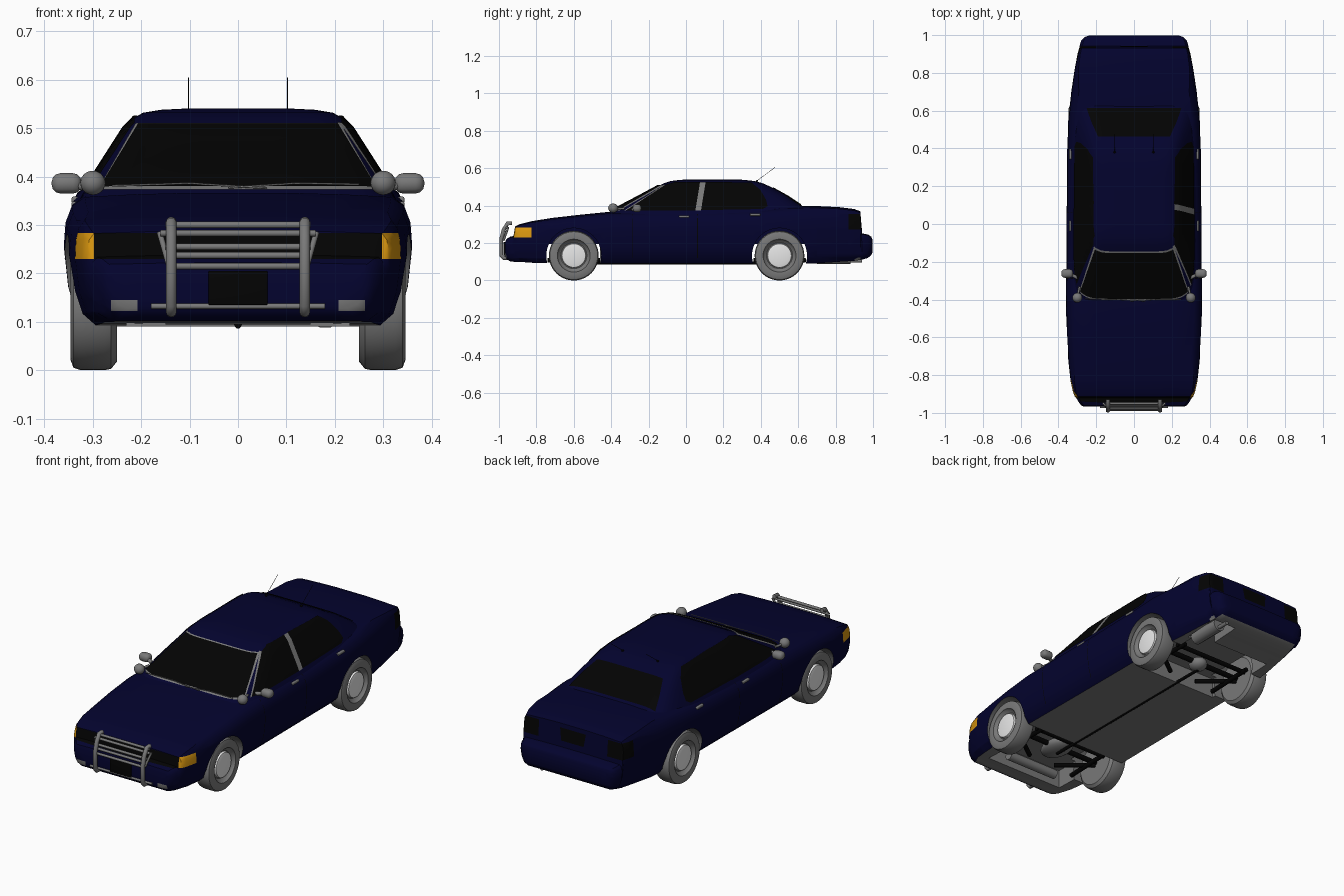
import bpy, bmesh
from math import sin, cos, pi, radians, hypot, copysign
from mathutils import Vector
from mathutils.bvhtree import BVHTree

cube = bpy.data.objects.get("Cube")
if cube:
    bpy.data.objects.remove(cube, do_unlink=True)


def material(name, r, g, b):
    m = bpy.data.materials.new(name)
    m.use_nodes = True
    m.diffuse_color = (r, g, b, 1)
    m.node_tree.nodes["Principled BSDF"].inputs["Base Color"].default_value = (r, g, b, 1)
    return m


NAVY = material("navy paint", .001, .001, .027)
BLACK = material("black glass", .001, .001, .001)
GREY = material("mid grey", .19, .19, .19)
SILVER = material("light hub", .8, .8, .8)
AMBER = material("amber lamp", .7, .31, .005)
meshes = []


def add(name, data, mat, mirror=False):
    ob = bpy.data.objects.new(name, data)
    bpy.context.collection.objects.link(ob)
    data.materials.append(mat)
    if mirror:
        ob.modifiers.new("Mirror", 'MIRROR').use_mirror_merge = False
    if ob.type == 'MESH':
        meshes.append(ob)
    return ob


def add_bm(name, bm, mat, mirror=False):
    me = bpy.data.meshes.new(name)
    bm.to_mesh(me)
    bm.free()
    return add(name, me, mat, mirror)


def loft(name, rings, mat, mirror=False):
    bm = bmesh.new()
    loops = [[bm.verts.new(p) for p in ring] for ring in rings]
    for a, b in zip(loops, loops[1:]):
        for i in range(len(a)):
            j = (i + 1) % len(a)
            bm.faces.new((a[i], a[j], b[j], b[i]))
    bm.faces.new(loops[0])
    bm.faces.new(loops[-1])
    bmesh.ops.recalc_face_normals(bm, faces=bm.faces[:])
    return add_bm(name, bm, mat, mirror)


def lathe(name, profile, y, z, mat, mirror=True, n=40):
    # turned about an axle running along x
    return loft(name, [[(x, y + r * cos(2 * pi * i / n), z + r * sin(2 * pi * i / n))
                        for i in range(n)] for x, r in profile], mat, mirror)


def box(name, centre, size, mat, mirror=False, bevel=.004):
    bm = bmesh.new()
    bmesh.ops.create_cube(bm, size=1)
    for v in bm.verts:
        v.co = Vector(centre) + v.co * Vector(size)
    if bevel:
        bmesh.ops.bevel(bm, geom=bm.edges[:], offset=bevel, segments=3, affect='EDGES', profile=.5)
    return add_bm(name, bm, mat, mirror)


def ball(name, centre, radii, mat, mirror=False):
    bm = bmesh.new()
    bmesh.ops.create_uvsphere(bm, u_segments=20, v_segments=12, radius=1)
    for v in bm.verts:
        v.co = Vector(centre) + v.co * Vector(radii)
    return add_bm(name, bm, mat, mirror)


def tube(name, pts, r, mat, mirror=False):
    cu = bpy.data.curves.new(name, 'CURVE')
    cu.dimensions, cu.bevel_depth, cu.bevel_resolution = '3D', r, 3
    cu.use_fill_caps = True
    sp = cu.splines.new('POLY')
    sp.points.add(len(pts) - 1)
    for p, co in zip(sp.points, pts):
        p.co = (*co, 1)
    return add(name, cu, mat, mirror)


def unit(axis):
    return Vector([float(i == axis) for i in range(3)])


def plate(name, outline, axis, sign, target, mat, mirror=False, lift=.004):
    # thin panel: a flat outline laid onto the target surface
    bm = bmesh.new()
    flat = []
    for p in outline:
        co = list(p)
        co.insert(axis, 0)
        flat.append(bm.verts.new(co))
    bm.faces.new(flat)
    for k in range(3):
        if k != axis:
            for i in range(-40, 41):
                bmesh.ops.bisect_plane(bm, geom=bm.verts[:] + bm.edges[:] + bm.faces[:],
                                       plane_co=unit(k) * i * .025, plane_no=unit(k))
    bmesh.ops.triangulate(bm, faces=bm.faces[:])
    src = bmesh.new()
    src.from_mesh(target.data)
    tree = BVHTree.FromBMesh(src)
    src.free()
    ray = unit(axis) * sign
    for v in bm.verts:
        hit, normal, _, _ = tree.ray_cast(v.co + ray * 2, -ray)
        v.co = hit + normal * lift
    bm.normal_update()
    for f in bm.faces:
        if f.normal.dot(ray) < 0:
            f.normal_flip()
    return add_bm(name, bm, mat, mirror)


def sym(pts):
    return pts + [(-x, v) for x, v in reversed(pts)]


# Lower body: cross-sections along y as (y, half width, bottom, top), squarer at the ends
SECTION = [(0, 0), (.5, 0), (.85, 0), (.93, .1), (.975, .3), (1, .6), (.99, .78),
           (.955, .9), (.88, .97), (.6, .99), (.3, 1), (0, 1)]
STATIONS = [(-.967, .265, .128, .205), (-.96, .28, .115, .222), (-.94, .295, .102, .234),
            (-.922, .305, .1, .238), (-.914, .313, .1, .288), (-.89, .323, .1, .301),
            (-.83, .336, .095, .316), (-.72, .348, .092, .334), (-.58, .357, .09, .35),
            (-.42, .36, .09, .366), (-.2, .358, .09, .37), (.1, .356, .09, .372),
            (.35, .355, .09, .38), (.55, .348, .09, .397), (.7, .332, .092, .398),
            (.82, .314, .1, .392), (.9, .299, .105, .382), (.932, .29, .11, .37),
            (.942, .288, .112, .252), (.972, .28, .12, .246), (.99, .262, .135, .235),
            (.997, .24, .15, .22)]
rings = []
for y, w, lo, hi in STATIONS:
    square = max(0, min(.6, (abs(y) - .7) * 4))
    half = [(w * (a + (1 - a) * square if .7 < b < .98 else a), y, lo + (hi - lo) * b) for a, b in SECTION]
    rings.append(half + [(-x, yy, z) for x, yy, z in reversed(half[1:-1])])
body = loft("body", rings, NAVY)

# Wheel arches, axle bays and exhaust recess cut from the body
AXLES, HUB_Z = (-.6, .5), .133
cutters = []
for y in AXLES:
    for s in (-1, 1):
        cutters.append(lathe("arch_cutter", [(s * .2, .147), (s * .45, .147)], y, HUB_Z, GREY, False, 48))
for y, length in ((-.66, .4), (.55, .42)):
    cutters.append(box("bay_cutter", (0, y, .07), (.46, length, .25), GREY, bevel=0))
cutters.append(box("exhaust_cutter", (.18, .82, .06), (.14, .2, .2), GREY, bevel=0))
for c in cutters:
    c.hide_render = True
    m = body.modifiers.new("Cut", 'BOOLEAN')
    m.operation, m.solver, m.object = 'DIFFERENCE', 'EXACT', c
dg = bpy.context.evaluated_depsgraph_get()
cut = bpy.data.meshes.new_from_object(body.evaluated_get(dg))
body.modifiers.clear()
body.data = cut
for c in cutters:
    meshes.remove(c)
    bpy.data.objects.remove(c, do_unlink=True)

# Lamp outlines scored into both ends of the body, then painted by position
bm = bmesh.new()
bm.from_mesh(cut)
SCORES = [(0, s * x) for x in (.2, .208, .262, .298) for s in (-1, 1)]
SCORES += [(1, y) for y in (-.825, .868)] + [(2, z) for z in (.122, .145, .23, .283, .272, .356)]
for axis, at in SCORES:
    faces = [f for f in bm.faces if abs(f.calc_center_median().y) > .77]
    geom = {e for f in faces for e in f.edges} | {v for f in faces for v in f.verts}
    bmesh.ops.bisect_plane(bm, geom=faces + list(geom), plane_co=unit(axis) * at, plane_no=unit(axis))
bm.to_mesh(cut)
bm.free()
cut.materials.clear()
for m in (NAVY, GREY, BLACK, AMBER):
    cut.materials.append(m)
for f in cut.polygons:
    x, y, z = f.center
    x = abs(x)
    in_arch = abs(f.normal.x) < .5 and min(hypot(y - a, z - HUB_Z) for a in AXLES) < .15
    in_bay = x < .255 and -.87 < y < .93 and z < .21
    fog_lamp = y < -.9 and .208 < x < .262 and .122 < z < .145
    lamp_band = .23 < z < .283 and y < -.825
    tail_lamp = .868 < y < .95 and x > .2 and .272 < z < .356
    if in_arch or in_bay or fog_lamp or (f.normal.z < -.9 and z < .13):
        f.material_index = 1
    elif tail_lamp or (lamp_band and x < .298 and y < -.9):
        f.material_index = 2
    elif lamp_band and x > .298:
        f.material_index = 3
    else:
        f.material_index = 0

# Cabin: rounded-box rings stacked in z as (z, front, rear, half width)
CABIN = [(.34, -.45, .7, .334), (.37, -.4, .66, .318), (.4, -.345, .62, .3), (.45, -.25, .545, .268),
         (.5, -.157, .455, .236), (.52, -.118, .41, .218), (.532, -.08, .365, .196),
         (.538, -.03, .31, .16), (.541, .03, .25, .1)]


def power(v):
    return copysign(abs(v) ** .27, v)


cabin = loft("cabin", [[(w * power(cos(t)), (f + r) / 2 + (r - f) / 2 * power(sin(t)), z)
                        for t in [2 * pi * (i + .5) / 96 for i in range(96)]]
                       for z, f, r, w in CABIN], NAVY)

# Glass and pillars; only the left centre pillar is bare grey
plate("windshield_trim", sym([(.288, .37), (.21, .507)]), 1, -1, cabin, GREY)
plate("windshield", sym([(.282, .374), (.205, .503)]), 1, -1, cabin, BLACK, lift=.007)
plate("rear_window", sym([(.25, .612), (.225, .54), (.19, .462)]), 2, 1, cabin, BLACK)
plate("front_door_glass", [(-.32, .372), (.05, .372), (.075, .523), (-.06, .523), (-.11, .508)],
      0, 1, cabin, BLACK, True)
plate("rear_door_glass", [(.08, .374), (.41, .38), (.436, .395), (.428, .43), (.395, .485), (.35, .52),
                          (.105, .524)], 0, 1, cabin, BLACK, True)
pillar = [(.05, .372), (.08, .372), (.105, .523), (.075, .523)]
plate("left_centre_pillar", pillar, 0, 1, cabin, GREY)
plate("right_centre_pillar", pillar, 0, -1, cabin, BLACK)
plate("left_window_edge", [(-.328, .372), (-.32, .372), (-.11, .508), (-.116, .51)], 0, 1, cabin, GREY)

# Number plates
plate("rear_number_plate", sym([(.065, .285), (.075, .35)]), 1, 1, body, BLACK)
box("front_number_plate", (0, -.972, .17), (.122, .009, .07), BLACK, bevel=.002)

# Door seams and handles
for y in (-.29, .06):
    plate("door_seam", [(y, .12), (y + .003, .12), (y + .003, .355), (y, .355)], 0, 1, body, BLACK, True, .002)
for y, z in ((-.01, .342), (.37, .352)):
    box("door_handle", (.337, y, z), (.014, .055, .013), GREY, True)

# Wheels
for y in AXLES:
    lathe("tyre", [(.25, .08), (.25, .115), (.262, .13), (.275, .133), (.325, .133), (.34, .128),
                   (.346, .112), (.345, .088), (.335, .084), (.325, .07)], y, HUB_Z, GREY)
    lathe("hub", [(.32, .066), (.337, .063), (.341, .045)], y, HUB_Z, SILVER)

# Mirrors and spot lamps
box("door_mirror", (.354, -.262, .386), (.062, .046, .042), GREY, True, .018)
tube("mirror_arm", [(.3, -.285, .378), (.34, -.265, .382)], .009, GREY, True)
ball("spot_lamp", (.3, -.39, .387), (.026, .026, .025), GREY, True)
tube("spot_lamp_arm", [(.3, -.39, .385), (.288, -.33, .385)], .006, GREY, True)

# Push bar
tube("push_bar_post", [(.138, -.93, .306), (.138, -.955, .305), (.138, -.975, .27), (.138, -.988, .22),
                       (.138, -.988, .135), (.138, -.975, .12), (.138, -.95, .12)], .011, GREY, True)
for z, w, y in ((.3, .15, -.95), (.283, .16, -.958), (.255, .15, -.968), (.237, .145, -.975),
                (.215, .138, -.982)):
    tube("push_bar_rail", [(-w, y, z), (w, y, z)], .007, GREY)
tube("push_bar_side", [(.162, -.95, .285), (.142, -.975, .215)], .006, GREY, True)
tube("lower_rail", [(-.18, -.968, .132), (.18, -.968, .132)], .006, GREY)

# Wipers and aerials
tube("left_wiper", [(.25, -.4, .384), (.12, -.4, .386), (-.02, -.408, .377)], .002, GREY)
tube("right_wiper", [(.06, -.408, .376), (-.1, -.4, .386), (-.26, -.396, .381)], .002, GREY)
tube("aerial", [(.102, .375, .53), (.102, .475, .604)], .001, BLACK, True)
ball("aerial_base", (.102, .38, .532), (.006, .006, .005), BLACK, True)

# Underside: driveline, suspension and exhaust
tube("drive_shaft", [(0, -.6, .094), (0, .5, .094)], .008, BLACK)
for y in AXLES:
    tube("axle", [(-.27, y, HUB_Z), (.27, y, HUB_Z)], .014, BLACK)
    tube("control_arm", [(.25, y, .12), (.08, y - .12, .11)], .012, BLACK, True)
    tube("trailing_arm", [(.21, y - .14, .108), (.2, y + .14, .108)], .012, BLACK, True)
    tube("crossmember", [(-.22, y + .1, .115), (.22, y + .1, .115)], .012, BLACK)
ball("differential", (0, .5, .125), (.045, .05, .034), GREY)
ball("engine_sump", (0, -.6, .13), (.07, .1, .034), GREY)
tube("front_tank", [(-.15, -.8, .118), (.15, -.8, .118)], .025, GREY)
tube("muffler", [(.18, .7, .12), (.18, .88, .12)], .034, GREY)
tube("tail_pipe", [(.18, .86, .105), (.18, .94, .105)], .01, GREY)

bpy.ops.object.select_all(action='DESELECT')
for ob in meshes:
    ob.select_set(True)
bpy.context.view_layer.objects.active = body
bpy.ops.object.shade_smooth_by_angle(angle=radians(35))
